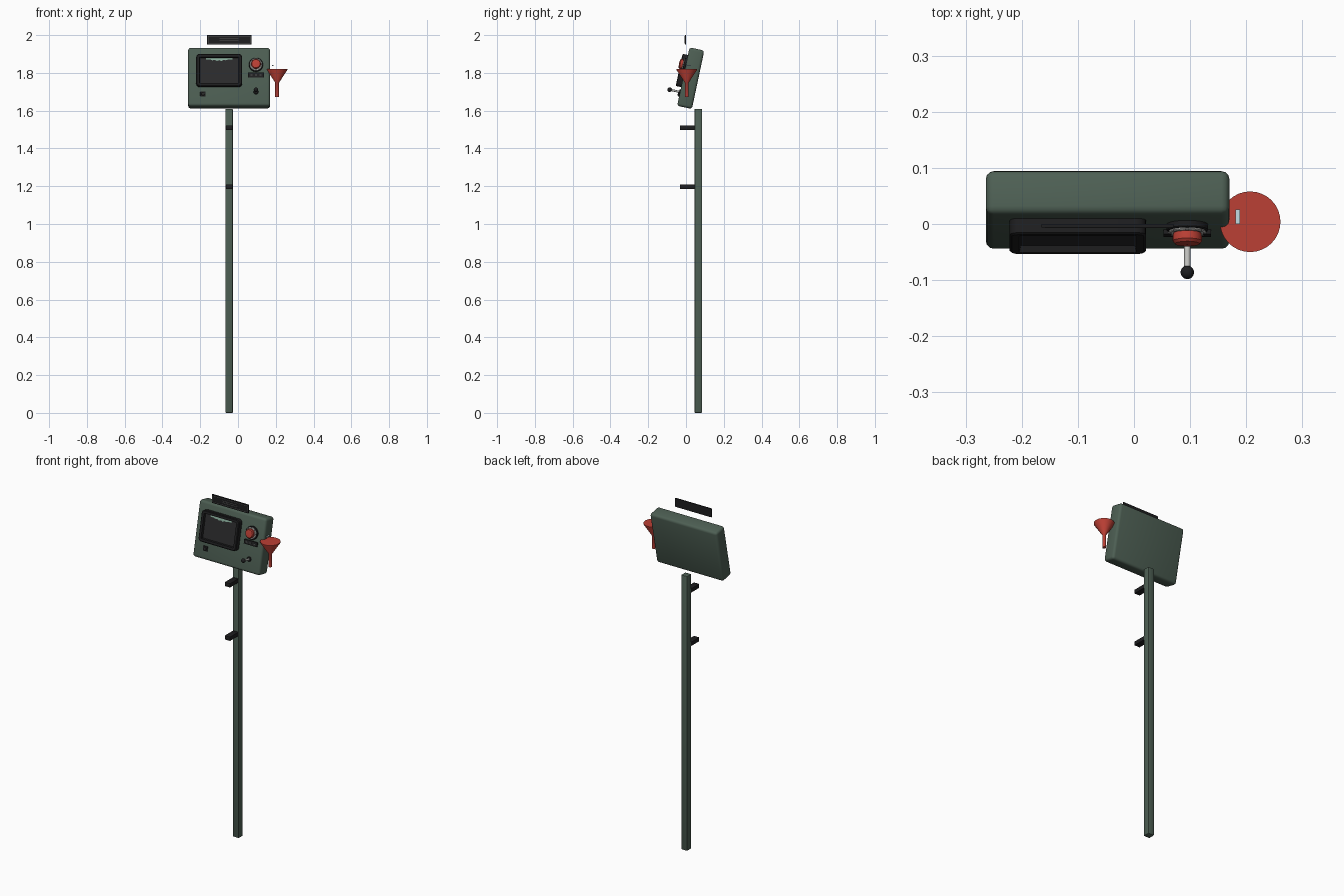
import bpy, bmesh, math
from mathutils import Matrix, Vector

if "Cube" in bpy.data.objects:
    bpy.data.objects.remove(bpy.data.objects["Cube"])


def material(name, rgb):
    m = bpy.data.materials.new(name)
    m.use_nodes = True
    col = (*rgb, 1)
    m.diffuse_color = col
    m.node_tree.nodes["Principled BSDF"].inputs["Base Color"].default_value = col
    return m


GREEN = material("dull green", (0.075, 0.115, 0.088))
BLACK = material("black", (0.013, 0.013, 0.014))
GLASS = material("screen grey", (0.024, 0.024, 0.025))
RED = material("red", (0.5, 0.05, 0.035))
PALE = material("pale grey", (0.55, 0.55, 0.53))
GREY = material("mid grey", (0.09, 0.09, 0.09))
MINT = material("mint", (0.25, 0.42, 0.33))
ICE = material("ice blue", (0.55, 0.72, 0.76))

# Tilted housing frame: local -y is the outward direction of the control face
DEPTH = 0.08
PANEL = Matrix.Translation((-0.047, 0.025, 1.772)) @ Matrix.Rotation(math.radians(-12), 4, 'X')
WORLD = Matrix.Identity(4)


def finish(bm, name, mats, frame=WORLD):
    bmesh.ops.recalc_face_normals(bm, faces=bm.faces)
    me = bpy.data.meshes.new(name)
    bm.to_mesh(me)
    bm.free()
    for m in mats:
        me.materials.append(m)
    ob = bpy.data.objects.new(name, me)
    bpy.context.collection.objects.link(ob)
    ob.matrix_world = frame
    bpy.ops.object.select_all(action='DESELECT')
    ob.select_set(True)
    bpy.context.view_layer.objects.active = ob
    bpy.ops.object.shade_smooth_by_angle(angle=math.radians(35))
    return ob


def box_mesh(size, loc):
    bm = bmesh.new()
    bmesh.ops.create_cube(bm, size=1, matrix=Matrix.Translation(loc) @ Matrix.Diagonal((*size, 1)))
    return bm


def box(name, size, loc, mat, frame=WORLD, bevel=0, segments=2):
    bm = box_mesh(size, loc)
    if bevel:
        bmesh.ops.bevel(bm, geom=bm.edges[:], offset=bevel, segments=segments,
                        profile=0.5, affect='EDGES')
    return finish(bm, name, [mat], frame)


def lathe(name, profile, loc, mat, frame=WORLD, forward=False, sides=32):
    """Spin (radius, height) points about z, or about the outward panel axis."""
    bm = bmesh.new()
    verts = [bm.verts.new((r, 0, h)) for r, h in profile]
    edges = [bm.edges.new(pair) for pair in zip(verts, verts[1:])]
    bmesh.ops.spin(bm, geom=verts + edges, cent=(0, 0, 0), axis=(0, 0, 1),
                   angle=math.tau, steps=sides)
    bmesh.ops.remove_doubles(bm, verts=bm.verts, dist=0.00005)
    turn = Matrix.Rotation(math.pi / 2, 4, 'X') if forward else WORLD
    bmesh.ops.transform(bm, matrix=Matrix.Translation(loc) @ turn, verts=bm.verts)
    return finish(bm, name, [mat], frame)


def disc(r, h, edge=0.002):
    return [(0, 0), (r, 0), (r, h - edge), (r - edge, h), (0, h)]


FACE = -DEPTH / 2

# Post and its brackets
box("post", (0.04, 0.04, 1.61), (-0.047, 0.065, 0.805), GREEN, bevel=0.005)
for label, z in (("upper", 1.51), ("lower", 1.197)):
    box(label + "_bracket", (0.036, 0.08, 0.024), (-0.047, 0.008, z), BLACK, bevel=0.003)

# Housing
box("housing", (0.434, DEPTH, 0.316), (0, 0, 0), GREEN, PANEL, bevel=0.014, segments=3)

# Screen surround with a recessed glass face
bm = box_mesh((0.243, 0.028, 0.174), (-0.053, FACE - 0.012, 0.03))
side_edges = [e for e in bm.edges if abs(e.verts[0].co.y - e.verts[1].co.y) > 0.01]
bmesh.ops.bevel(bm, geom=side_edges, offset=0.018, segments=4, profile=0.5, affect='EDGES')
bm.normal_update()
front = min(bm.faces, key=lambda f: f.calc_center_median().y)
bmesh.ops.inset_region(bm, faces=[front], thickness=0.004, depth=0.003)
bmesh.ops.inset_region(bm, faces=[front], thickness=0.013)
bmesh.ops.inset_region(bm, faces=[front], thickness=0.003, depth=-0.012)
front.material_index = 1
finish(bm, "screen", [BLACK, GLASS], PANEL)

# Jagged readout near the top of the glass
bm = bmesh.new()
steps = 12
top, low = [], []
for i in range(steps + 1):
    x = -0.123 + 0.14 * i / steps
    dip = 0.006 + 0.012 * (1 - abs(2 * i / steps - 1)) * (0.4 + 0.6 * (i % 2))
    top.append(bm.verts.new((x, FACE - 0.0185, 0.096)))
    low.append(bm.verts.new((x, FACE - 0.0185, 0.096 - dip)))
for i in range(steps):
    bm.faces.new((top[i], low[i], low[i + 1], top[i + 1]))
finish(bm, "screen_readout", [MINT], PANEL)

# Push button with collar
BX, BZ = 0.142, 0.063
lathe("button_collar", disc(0.037, 0.012), (BX, FACE, BZ), BLACK, PANEL, True)
lathe("button_ring", disc(0.033, 0.016), (BX, FACE, BZ), PALE, PANEL, True)
lathe("button", [(0, 0), (0.022, 0), (0.026, 0.022), (0.026, 0.03), (0.022, 0.035), (0, 0.037)],
      (BX, FACE, BZ), RED, PANEL, True)
for i in range(8):
    a = math.tau * i / 8
    box(f"collar_notch_{i + 1}", (0.006, 0.004, 0.006),
        (BX + 0.031 * math.cos(a), FACE - 0.015, BZ + 0.031 * math.sin(a)), GREY, PANEL)

# Small plate under the button, with plain marks
box("plate", (0.084, 0.008, 0.025), (BX, FACE - 0.004, 0.007), BLACK, PANEL)
for i, x in enumerate((-0.024, 0, 0.024)):
    box(f"plate_mark_{i + 1}", (0.012, 0.002, 0.004), (BX + x, FACE - 0.0085, 0.007), GREY, PANEL)

# Lever: base, rod and ball
LZ = -0.083
lathe("lever_base", disc(0.013, 0.005), (BX, FACE, LZ), BLACK, PANEL, True, 20)
lathe("lever_rod", disc(0.0055, 0.05), (BX, FACE, LZ), PALE, PANEL, True, 16)
ball = [(0.012 * math.sin(math.pi * i / 10), -0.012 * math.cos(math.pi * i / 10)) for i in range(11)]
lathe("lever_ball", ball, (BX, FACE - 0.056, LZ), BLACK, PANEL, True, 20)

# Small socket at the lower left of the face
box("socket", (0.028, 0.008, 0.028), (-0.139, FACE - 0.003, -0.095), BLACK, PANEL, bevel=0.003)
lathe("socket_cap", disc(0.009, 0.003, 0.001), (-0.139, FACE - 0.007, -0.095), GLASS, PANEL, True, 16)

# Funnel at the side, with its small marker
lathe("funnel", [(0, 1.672), (0.01, 1.672), (0.01, 1.748), (0.054, 1.815), (0.054, 1.82), (0, 1.82)],
      (0.207, 0.004, 0), RED)
box("side_marker", (0.008, 0.026, 0.006), (0.185, 0.013, 1.84), ICE)

# Board above the housing, with a thin border and centre stripes
board = Vector((-0.047, -0.003, 1.975))
box("board", (0.235, 0.006, 0.05), board, BLACK)
for sign, label in ((-1, "lower"), (1, "upper")):
    box(label + "_border", (0.222, 0.002, 0.002), board + Vector((0, -0.003, 0.018 * sign)), GREY)
    box(label + "_stripe", (0.1, 0.002, 0.003), board + Vector((0, -0.003, 0.005 * sign)), GREY)
    box(label + "_border_end", (0.002, 0.002, 0.038), board + Vector((0.111 * sign, -0.003, 0)), GREY)
